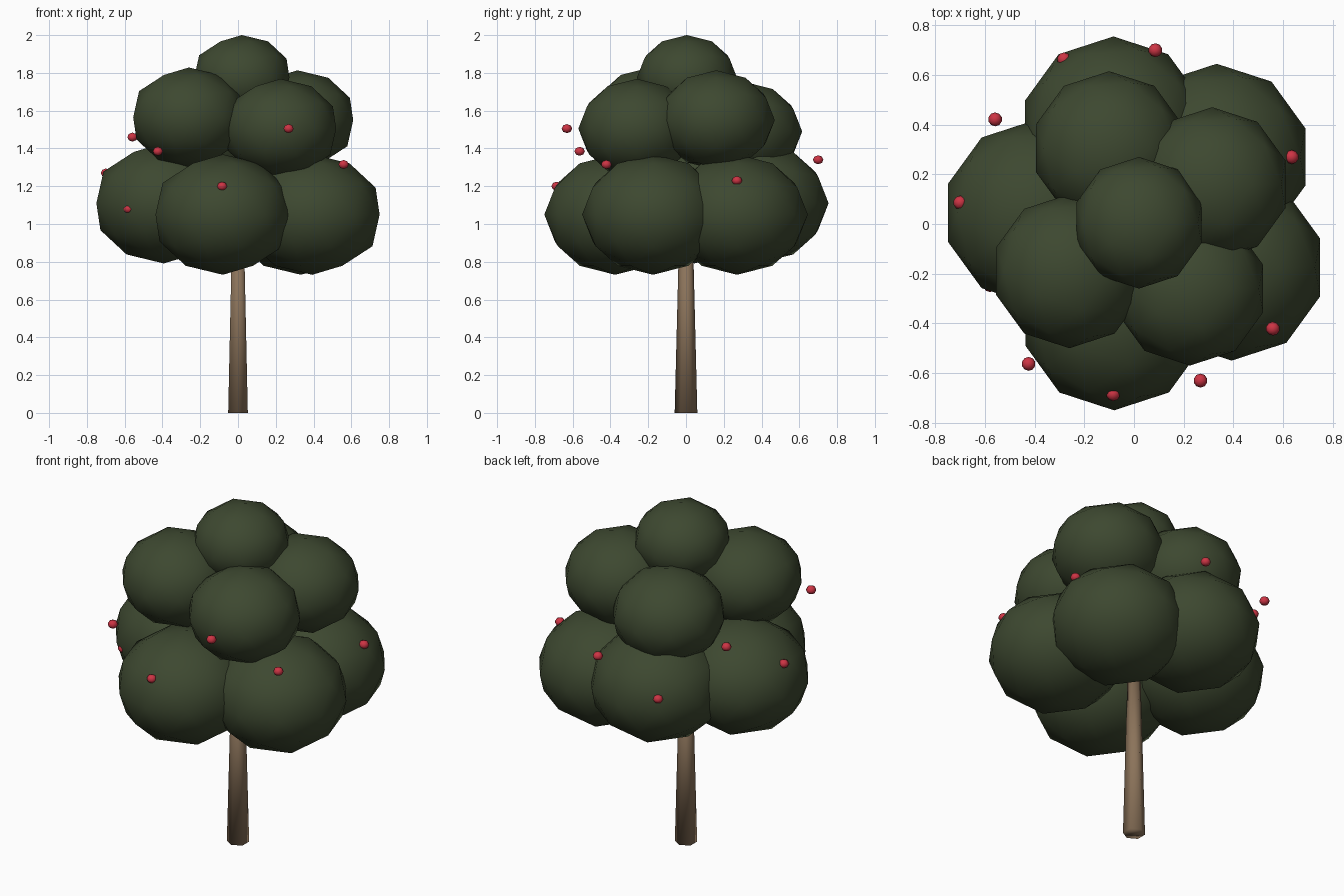
import bpy
from math import radians, sin, cos

if "Cube" in bpy.data.objects:
    bpy.data.objects.remove(bpy.data.objects["Cube"], do_unlink=True)


def material(name, rgb):
    """Flat material from 0-255 display values, stored as linear."""
    col = [((c / 255 + 0.055) / 1.055) ** 2.4 for c in rgb] + [1.0]
    mat = bpy.data.materials.new(name)
    mat.use_nodes = True
    mat.diffuse_color = col
    bsdf = mat.node_tree.nodes["Principled BSDF"]
    bsdf.inputs["Base Color"].default_value = col
    bsdf.inputs["Roughness"].default_value = 0.9
    return mat


bark = material("brown bark", (139, 115, 90))
leaf = material("dark green leaves", (61, 72, 48))
red = material("red fruit", (205, 52, 68))


def finish(name, mat, flatten=1.0):
    obj = bpy.context.object
    obj.name = name
    obj.scale.z = flatten
    obj.data.materials.append(mat)
    bpy.ops.object.transform_apply(location=False, rotation=False, scale=True)
    bpy.ops.object.shade_smooth()
    return obj


# Tapered six-sided trunk
TRUNK_HEIGHT = 1.0
bpy.ops.mesh.primitive_cone_add(vertices=6, radius1=0.06, radius2=0.035,
                                depth=TRUNK_HEIGHT, location=(0, 0, TRUNK_HEIGHT / 2))
finish("trunk", bark)

# Canopy: three tiers of slightly flattened faceted balls
tiers = {
    "lower_foliage": (0.375, [(-0.08, -0.375, 1.05), (0.393, -0.175, 1.05),
                              (0.333, 0.27, 1.05), (-0.083, 0.38, 1.11),
                              (-0.393, 0.045, 1.11)]),
    "middle_foliage": (0.31, [(-0.10, 0.305, 1.49), (0.315, 0.16, 1.55),
                              (-0.26, -0.19, 1.565), (0.225, -0.26, 1.505)]),
    "top_foliage": (0.265, [(0.02, 0.005, 1.775)]),
}
for name, (radius, centres) in tiers.items():
    for centre in centres:
        bpy.ops.mesh.primitive_ico_sphere_add(subdivisions=2, radius=radius,
                                              location=centre)
        finish(name, leaf, 0.85)

# Fruit spaced around the canopy: (angle in degrees, distance, height)
fruits = [(23, 0.69, 1.23), (83, 0.705, 1.34), (113, 0.72, 1.17),
          (143, 0.70, 1.46), (173, 0.705, 1.27), (203, 0.63, 1.08),
          (233, 0.705, 1.385), (263, 0.69, 1.20), (293, 0.685, 1.505),
          (323, 0.70, 1.315)]
for angle, dist, height in fruits:
    a = radians(angle)
    bpy.ops.mesh.primitive_uv_sphere_add(
        segments=10, ring_count=4, radius=0.028,
        location=(dist * cos(a), dist * sin(a), height))
    finish("fruit", red, 0.85)
